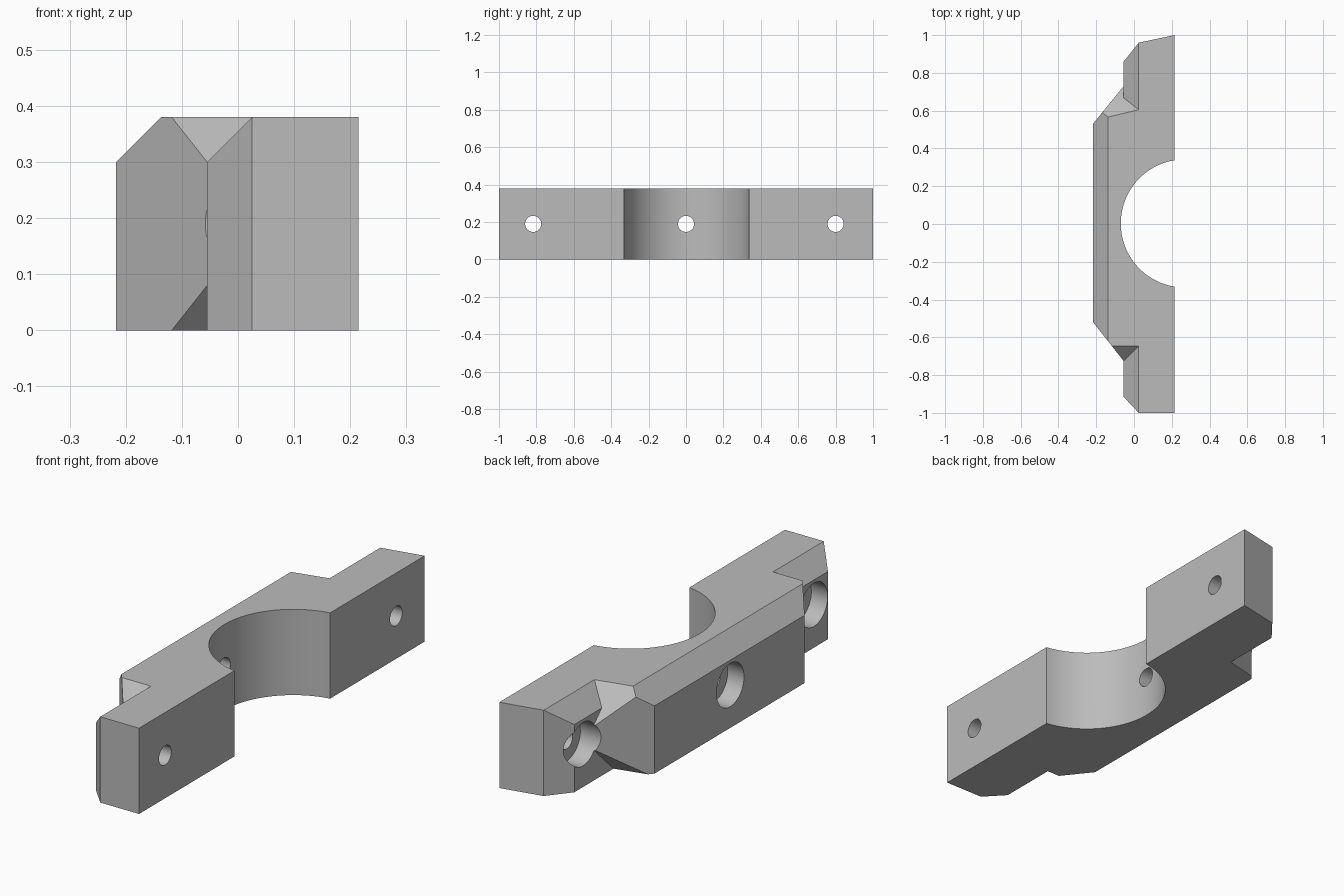
import bpy, bmesh, math
from mathutils import Vector, Matrix

cube = bpy.data.objects.get("Cube")
if cube:
    bpy.data.objects.remove(cube, do_unlink=True)

HEIGHT = 0.38
MID = HEIGHT / 2
SEAT_X = -0.055      # face the end bolts sit on
BACK_X = -0.217      # outer face of the raised block
CHAMFER = 0.08

grey = bpy.data.materials.new("plain grey")
grey.use_nodes = True
grey.diffuse_color = (0.5, 0.5, 0.5, 1)
grey.node_tree.nodes["Principled BSDF"].inputs["Base Color"].default_value = (0.5, 0.5, 0.5, 1)


def add_object(name, bm):
    bmesh.ops.recalc_face_normals(bm, faces=bm.faces[:])
    mesh = bpy.data.meshes.new(name)
    bm.to_mesh(mesh)
    bm.free()
    mesh.materials.append(grey)
    obj = bpy.data.objects.new(name, mesh)
    bpy.context.collection.objects.link(obj)
    return obj


def prism(outline):
    bm = bmesh.new()
    base = bm.faces.new([bm.verts.new((x, y, 0)) for x, y in outline])
    extruded = bmesh.ops.extrude_face_region(bm, geom=[base])["geom"]
    top = [v for v in extruded if isinstance(v, bmesh.types.BMVert)]
    bmesh.ops.translate(bm, verts=top, vec=(0, 0, HEIGHT))
    return bm


def slice_off(bm, point, normal):
    """Remove everything beyond a plane and close the cut."""
    result = bmesh.ops.bisect_plane(
        bm, geom=bm.verts[:] + bm.edges[:] + bm.faces[:], dist=1e-5,
        plane_co=Vector(point), plane_no=Vector(normal).normalized(), clear_outer=True)
    edges = [e for e in result["geom_cut"] if isinstance(e, bmesh.types.BMEdge)]
    bmesh.ops.holes_fill(bm, edges=edges, sides=0)


def cylinder(name, radius, start, end, axis, segments=64):
    """Cylinder between two points along x or z."""
    bm = bmesh.new()
    start, end = Vector(start), Vector(end)
    turn = Matrix.Rotation(math.pi / 2, 4, 'Y') if axis == 'X' else Matrix()
    bmesh.ops.create_cone(
        bm, cap_ends=True, segments=segments, radius1=radius, radius2=radius,
        depth=(end - start).length, matrix=Matrix.Translation((start + end) / 2) @ turn)
    return add_object(name, bm)


def combine(target, other, operation):
    mod = target.modifiers.new(operation.lower(), 'BOOLEAN')
    mod.operation = operation
    mod.solver = 'EXACT'
    mod.object = other
    bpy.context.view_layer.objects.active = target
    bpy.ops.object.modifier_apply(modifier=mod.name)
    bpy.data.objects.remove(other, do_unlink=True)


# Mounting plate with clipped corners and a chamfered upper edge
plate = prism([(0.215, -1), (0.215, 1), (0.025, 0.96), (SEAT_X, 0.86),
               (SEAT_X, -0.915), (0.025, -1)])
slice_off(plate, (SEAT_X, 0, HEIGHT - CHAMFER), (-1, 0, 1))
clamp = add_object("clamp_body", plate)

# Raised block with slanted ends
block = prism([(0.05, 0.86), (SEAT_X, 0.73), (BACK_X, 0.53),
               (BACK_X, -0.52), (SEAT_X, -0.725), (0.05, -0.858)])
slice_off(block, (BACK_X, 0, HEIGHT - CHAMFER), (-1, 0, 1))
# Upper and lower end facets; the far end is turned slightly
for z, up in ((HEIGHT, 1), (0, -1)):
    slice_off(block, (0, -0.645, z), (0, -1, up))
    slice_off(block, (0, 0.599, z), (-0.24, 1, 1.03 * up))
combine(clamp, add_object("raised_block", block), 'UNION')

# Half-round bore
bore = cylinder("bore_cutter", 0.339, (0.269, 0.003, -0.2), (0.269, 0.003, 0.6), 'Z', 128)
combine(clamp, bore, 'DIFFERENCE')

# Bolt holes with counterbores
for y, face_x in ((-0.817, SEAT_X), (0, BACK_X), (0.8, SEAT_X)):
    combine(clamp, cylinder("counterbore_cutter", 0.096, (-0.5, y, MID),
                            (face_x + 0.08, y, MID), 'X'), 'DIFFERENCE')
    combine(clamp, cylinder("hole_cutter", 0.043, (-0.5, y, MID),
                            (0.5, y, MID), 'X'), 'DIFFERENCE')

# Smooth the round walls, keep the edges crisp
bpy.ops.object.select_all(action='DESELECT')
clamp.select_set(True)
bpy.context.view_layer.objects.active = clamp
bpy.ops.object.shade_smooth_by_angle(angle=math.radians(25))
